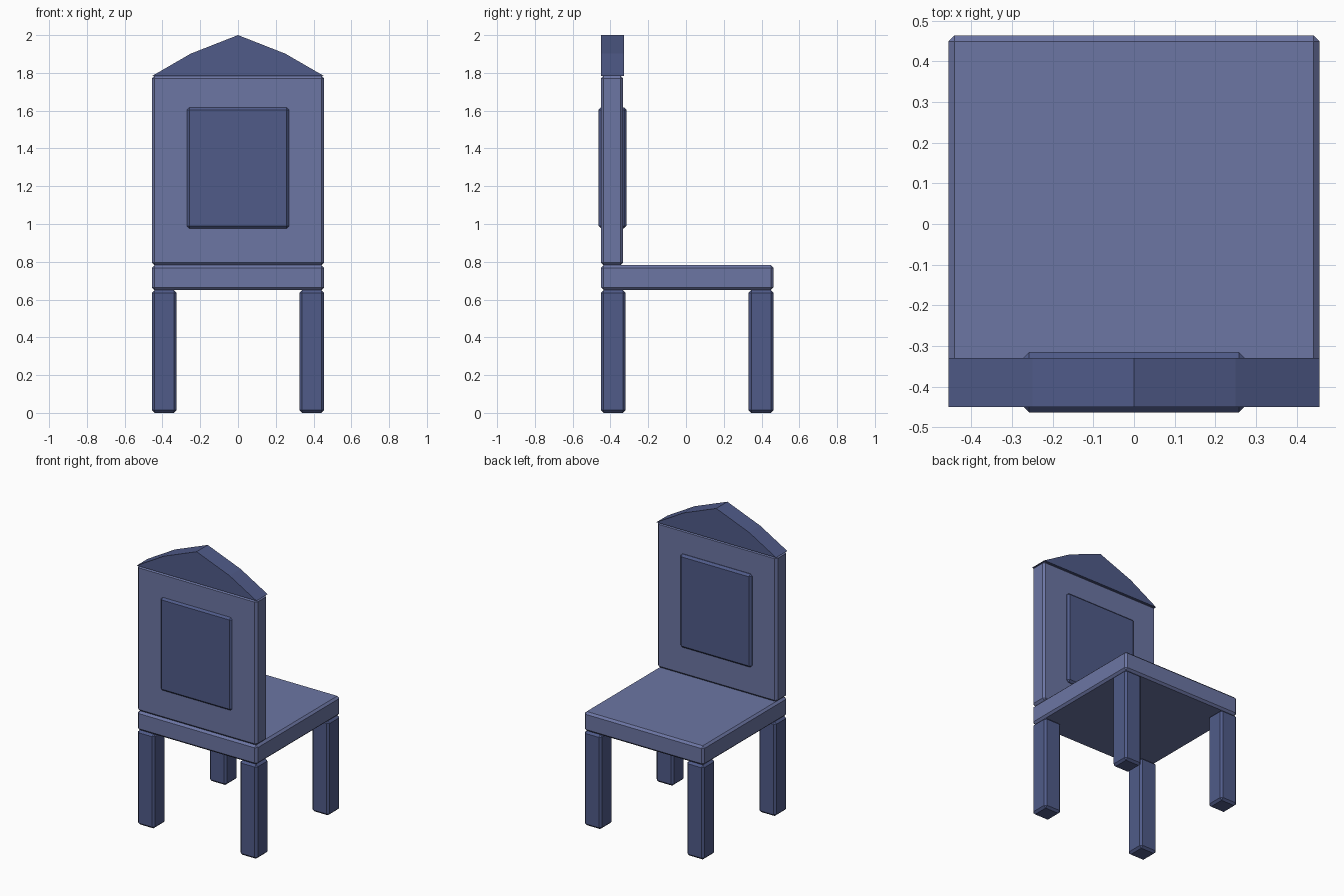
import bpy, bmesh

if "Cube" in bpy.data.objects:
    bpy.data.objects.remove(bpy.data.objects["Cube"])


def make_material(name, color):
    mat = bpy.data.materials.new(name)
    mat.diffuse_color = color
    mat.use_nodes = True
    mat.node_tree.nodes["Principled BSDF"].inputs["Base Color"].default_value = mat.diffuse_color
    return mat


LIGHT = make_material("light_blue", (0.15, 0.18, 0.37, 1))
DARK = make_material("dark_blue", (0.08, 0.105, 0.25, 1))


def add_object(name, bm, mat):
    bmesh.ops.recalc_face_normals(bm, faces=bm.faces)
    mesh = bpy.data.meshes.new(name)
    bm.to_mesh(mesh)
    bm.free()
    mesh.materials.append(mat)
    obj = bpy.data.objects.new(name, mesh)
    bpy.context.collection.objects.link(obj)
    return obj


def box(name, low, high, mat, chamfer=0.014):
    """Box between two corners with a single flat chamfer on every edge."""
    bm = bmesh.new()
    bmesh.ops.create_cube(bm, size=1)
    for v in bm.verts:
        for i in range(3):
            v.co[i] = high[i] if v.co[i] > 0 else low[i]
    obj = add_object(name, bm, mat)
    bevel = obj.modifiers.new("chamfer", 'BEVEL')
    bevel.width = chamfer
    bevel.segments = 1
    bevel.limit_method = 'NONE'
    return obj


# Seat and backrest
box("seat", (-0.456, -0.45, 0.65), (0.456, 0.463, 0.782), LIGHT)
box("backrest", (-0.456, -0.45, 0.782), (0.456, -0.333, 1.785), LIGHT)

# Raised panel showing on both faces of the backrest
box("backrest_panel", (-0.272, -0.463, 0.976), (0.272, -0.315, 1.618), DARK)

# Four legs, mirrored left and right
for row, y0 in (("backrest_side", -0.45), ("seat_side", 0.332)):
    for side, sx in (("left", -1), ("right", 1)):
        x0, x1 = sorted((sx * 0.325, sx * 0.456))
        box(f"{row}_{side}_leg", (x0, y0, 0), (x1, y0 + 0.131, 0.65), DARK)

# Peaked cap: a profile extruded through the thickness of the backrest
profile = [(-0.456, 1.783), (0.456, 1.783), (0.25, 1.902), (0, 2.0), (-0.25, 1.902)]
bm = bmesh.new()
face = bm.faces.new([bm.verts.new((x, -0.45, z)) for x, z in profile])
ext = bmesh.ops.extrude_face_region(bm, geom=[face])
moved = [g for g in ext["geom"] if isinstance(g, bmesh.types.BMVert)]
bmesh.ops.translate(bm, verts=moved, vec=(0, 0.121, 0))
add_object("backrest_cap", bm, DARK)
